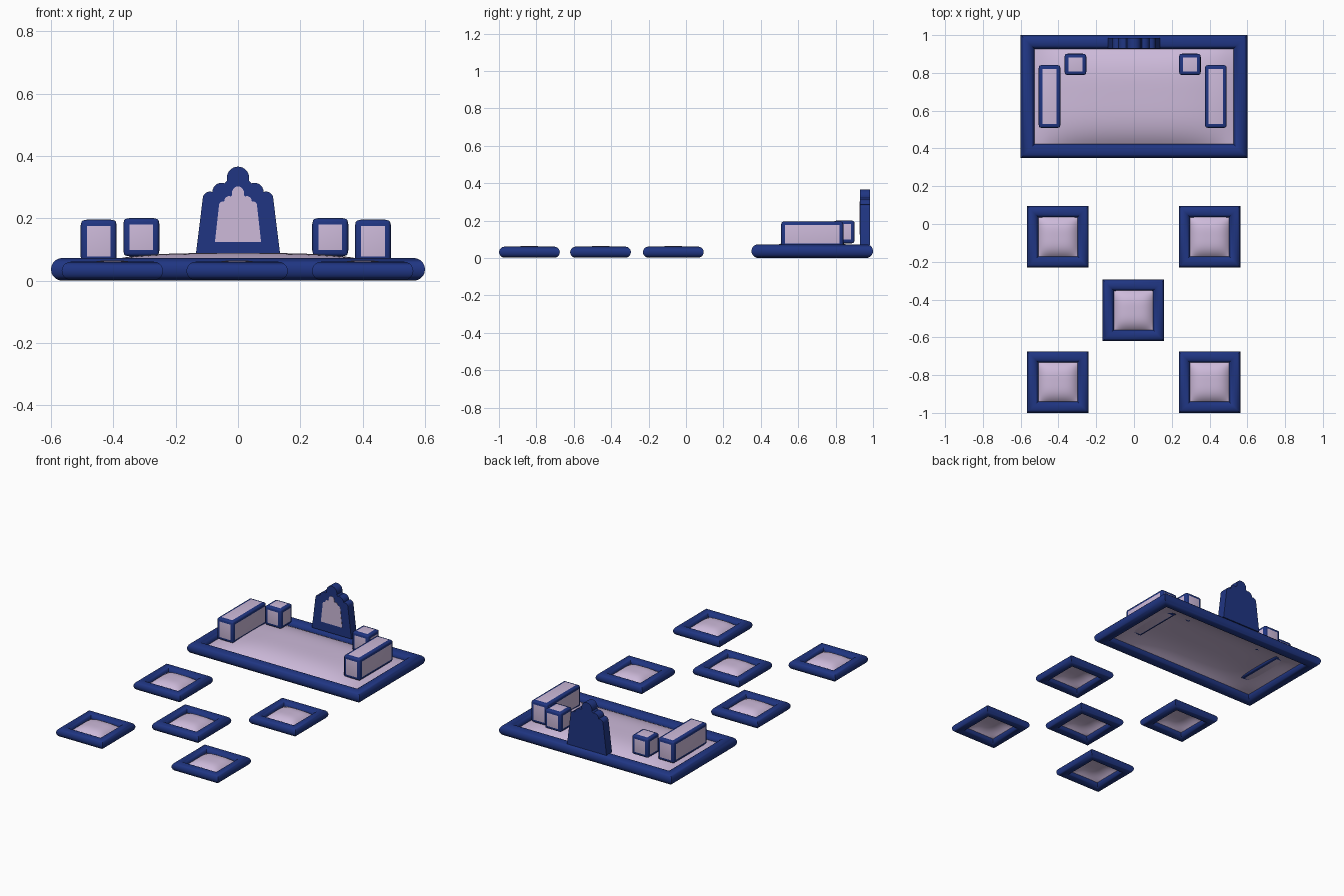
import bpy, bmesh, math

if "Cube" in bpy.data.objects:
    bpy.data.objects.remove(bpy.data.objects["Cube"])


def material(name, rgb):
    m = bpy.data.materials.new(name)
    m.diffuse_color = (*rgb, 1)
    m.use_nodes = True
    m.node_tree.nodes["Principled BSDF"].inputs["Base Color"].default_value = m.diffuse_color
    return m


BLUE = material("royal blue fabric", (0.014, 0.036, 0.225))
LILAC = material("pale lilac fabric", (0.61, 0.49, 0.70))


def finish(name, bm, recalc=True):
    if recalc:
        bmesh.ops.recalc_face_normals(bm, faces=bm.faces)
    me = bpy.data.meshes.new(name)
    bm.to_mesh(me)
    bm.free()
    ob = bpy.data.objects.new(name, me)
    bpy.context.collection.objects.link(ob)
    me.materials.append(BLUE)
    me.materials.append(LILAC)
    bpy.ops.object.select_all(action='DESELECT')
    ob.select_set(True)
    bpy.context.view_layer.objects.active = ob
    bpy.ops.object.shade_smooth_by_angle(angle=math.radians(40))
    return ob


def pad(name, x, y, w, d, r, peak, z0=0.0):
    """Floor pad: mitred round roll as a rim, with one crowned sheet stretched inside it."""
    # Rolled rim
    bm = bmesh.new()
    loops = []
    for i in range(20):
        t = math.tau * i / 20
        a, b = w / 2 - r * (1 - math.cos(t)), d / 2 - r * (1 - math.cos(t))
        loops.append([bm.verts.new((x + sx * a, y + sy * b, z0 + r + r * math.sin(t)))
                      for sx, sy in ((-1, -1), (1, -1), (1, 1), (-1, 1))])
    for k in range(20):
        n = loops[(k + 1) % 20]
        for i in range(4):
            j = (i + 1) % 4
            bm.faces.new((loops[k][i], loops[k][j], n[j], n[i]))
    finish(name + "_rim", bm)
    # Crowned sheet
    bm = bmesh.new()
    bmesh.ops.create_grid(bm, x_segments=24, y_segments=24, size=1)
    for v in bm.verts:
        u, s = v.co.x, v.co.y
        crown = (1 - abs(u) ** 3.5) * (1 - abs(s) ** 3.5)
        v.co = (x + u * (w / 2 - 1.9 * r), y + s * (d / 2 - 1.9 * r),
                z0 + r + (peak - r) * crown)
    for f in bm.faces:
        f.material_index = 1
    finish(name + "_sheet", bm, False)


def bolster(name, lo, hi, border):
    """Block pillow: rounded blue edges with a puffed lilac panel on each side."""
    bm = bmesh.new()
    bmesh.ops.create_cube(bm, size=1)
    for v in bm.verts:
        v.co = [(lo[i] + hi[i]) / 2 + v.co[i] * (hi[i] - lo[i]) for i in range(3)]
    soft = 0.009
    bmesh.ops.bevel(bm, geom=bm.edges[:], offset=soft, segments=3, profile=0.5, affect='EDGES')
    panels = sorted(bm.faces, key=lambda f: -f.calc_area())[:6]
    bmesh.ops.inset_individual(bm, faces=panels, thickness=border - soft, depth=0.002)
    for f in panels:
        f.material_index = 1
    return finish(name, bm)


def arc(cx, cz, r, a0, a1, n=8):
    return [(cx + r * math.cos(math.radians(a0 + (a1 - a0) * i / n)),
             cz + r * math.sin(math.radians(a0 + (a1 - a0) * i / n))) for i in range(n + 1)]


def plate(name, pts, y0, y1, mat):
    """Upright slab from an x-z outline."""
    bm = bmesh.new()
    face = bm.faces.new([bm.verts.new((x, y0, z)) for x, z in pts])
    res = bmesh.ops.extrude_face_region(bm, geom=[face])
    for v in res["geom"]:
        if isinstance(v, bmesh.types.BMVert):
            v.co.y = y1
    for f in bm.faces:
        f.material_index = mat
    return finish(name, bm)


# Large platform mattress
pad("platform_mattress", 0, 0.675, 1.2, 0.65, 0.0365, 0.089)

# Five floor cushions
for i, (x, y) in enumerate([(-0.403, -0.068), (0.4, -0.068), (-0.003, -0.457),
                            (-0.403, -0.837), (0.4, -0.837)]):
    pad(f"floor_cushion_{i + 1}", x, y, 0.325, 0.325, 0.0295, 0.063, 0.002)

# Long armrest bolsters and small cube pillows on both sides
for side, tag in ((-1, "left"), (1, "right")):
    for name, cx, y0, y1, z0, z1 in (("armrest_bolster", 0.44, 0.51, 0.84, 0.06, 0.194),
                                     ("cube_pillow", 0.303, 0.79, 0.9, 0.08, 0.199)):
        c = side * cx - 0.007
        bolster(f"{tag}_{name}", (c - 0.056, y0, z0), (c + 0.056, y1, z1), 0.022)

# Scalloped backrest with a lilac front panel
half = ([(0.137, 0.07)] + arc(0.09, 0.263, 0.023, 10, 110)
        + arc(0.053, 0.285, 0.029, 5, 110) + arc(0, 0.33, 0.036, -15, 90))
outline = half + [(-x, z) for x, z in reversed(half[:-1])]
plate("backrest", outline, 0.93, 0.985, 0)
inner = [(x * 0.54, 0.125 + (z - 0.07) * 0.6) for x, z in outline]
plate("backrest_panel", inner, 0.928, 0.931, 1)
